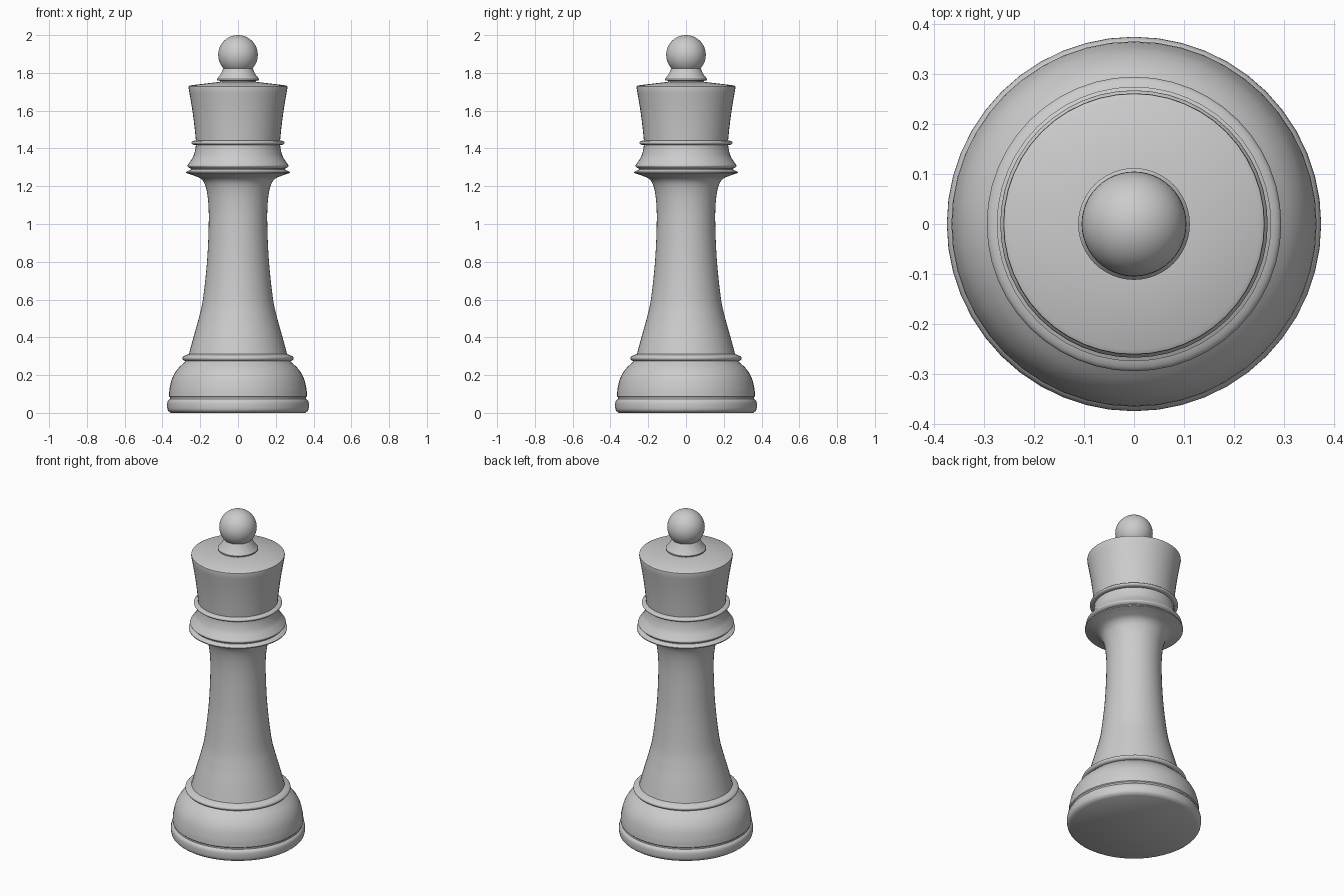
import bpy, bmesh, math
from mathutils import Vector

if "Cube" in bpy.data.objects:
    bpy.data.objects.remove(bpy.data.objects["Cube"])

SIDES = 48


def smooth_path(pts, steps=5):
    """Catmull-Rom curve through a few profile points."""
    p = [Vector(q) for q in pts]
    p = [2 * p[0] - p[1]] + p + [2 * p[-1] - p[-2]]
    out = []
    for i in range(1, len(p) - 2):
        a, b, c, d = p[i - 1:i + 3]
        for k in range(steps):
            t = k / steps
            v = 0.5 * (2 * b + (c - a) * t + (2 * a - 5 * b + 4 * c - d) * t**2
                       + (3 * b - a - 3 * c + d) * t**3)
            out.append(tuple(v))
    return out + [tuple(pts[-1])]


def lathe(name, profile):
    """Turn an (r, z) profile, listed from bottom to top, around z."""
    bm = bmesh.new()
    rings = []
    for r, z in profile:
        if r < 1e-4:
            rings.append([bm.verts.new((0, 0, z))] * SIDES)
        else:
            rings.append([bm.verts.new((r * math.cos(math.tau * i / SIDES),
                                        r * math.sin(math.tau * i / SIDES), z))
                          for i in range(SIDES)])
    for lo, hi in zip(rings, rings[1:]):
        for i in range(SIDES):
            j = (i + 1) % SIDES
            quad = list(dict.fromkeys([lo[i], lo[j], hi[j], hi[i]]))
            bm.faces.new(quad)
    mesh = bpy.data.meshes.new(name)
    bm.to_mesh(mesh)
    bm.free()
    ob = bpy.data.objects.new(name, mesh)
    bpy.context.collection.objects.link(ob)
    bpy.ops.object.select_all(action='DESELECT')
    ob.select_set(True)
    bpy.context.view_layer.objects.active = ob
    bpy.ops.object.shade_smooth_by_angle(angle=math.radians(35))
    return ob


# Foot disc with rounded rim
lathe("foot", [(0, 0)] + smooth_path([(0.355, 0), (0.371, 0.013), (0.375, 0.035),
                                      (0.373, 0.06), (0.361, 0.074)], 3))

# Bell-shaped base
lathe("base_bell", [(0.361, 0.074), (0.361, 0.083)] + smooth_path(
    [(0.366, 0.088), (0.362, 0.13), (0.348, 0.185), (0.32, 0.232), (0.276, 0.274)]))

# Ring above the base
lathe("base_ring", smooth_path([(0.276, 0.274), (0.288, 0.278), (0.295, 0.29),
                                (0.286, 0.301), (0.26, 0.311)], 3))

# Flared stem
lathe("stem", smooth_path([(0.26, 0.311), (0.236, 0.4), (0.208, 0.5), (0.186, 0.6),
                           (0.164, 0.8), (0.155, 1.0), (0.158, 1.12), (0.172, 1.2),
                           (0.195, 1.238), (0.235, 1.257), (0.274, 1.27)]))

# Double collar
lathe("collar", [(0.274, 1.27), (0.275, 1.276), (0.25, 1.288), (0.25, 1.294)]
      + smooth_path([(0.258, 1.296), (0.268, 1.308), (0.258, 1.324),
                     (0.238, 1.355), (0.227, 1.39), (0.223, 1.418)], 4))

# Thin ring below the crown
lathe("crown_ring", smooth_path([(0.223, 1.418), (0.24, 1.421), (0.247, 1.43),
                                 (0.24, 1.439), (0.223, 1.442)], 3))

# Flaring crown with shallow top
lathe("crown", smooth_path([(0.223, 1.442), (0.231, 1.52), (0.243, 1.61), (0.262, 1.722)], 4)
      + [(0.261, 1.729), (0.252, 1.734), (0.1, 1.752), (0, 1.752)])

# Conical finial foot
lathe("finial_cone", [(0.095, 1.748), (0.095, 1.758), (0.112, 1.761), (0.112, 1.768),
                      (0.092, 1.793), (0.077, 1.825)])

# Ball on top
R = 0.105
lathe("finial_ball", [(R * math.sin(a), 2 - R - R * math.cos(a))
                      for a in (math.pi * i / 24 for i in range(25))])
